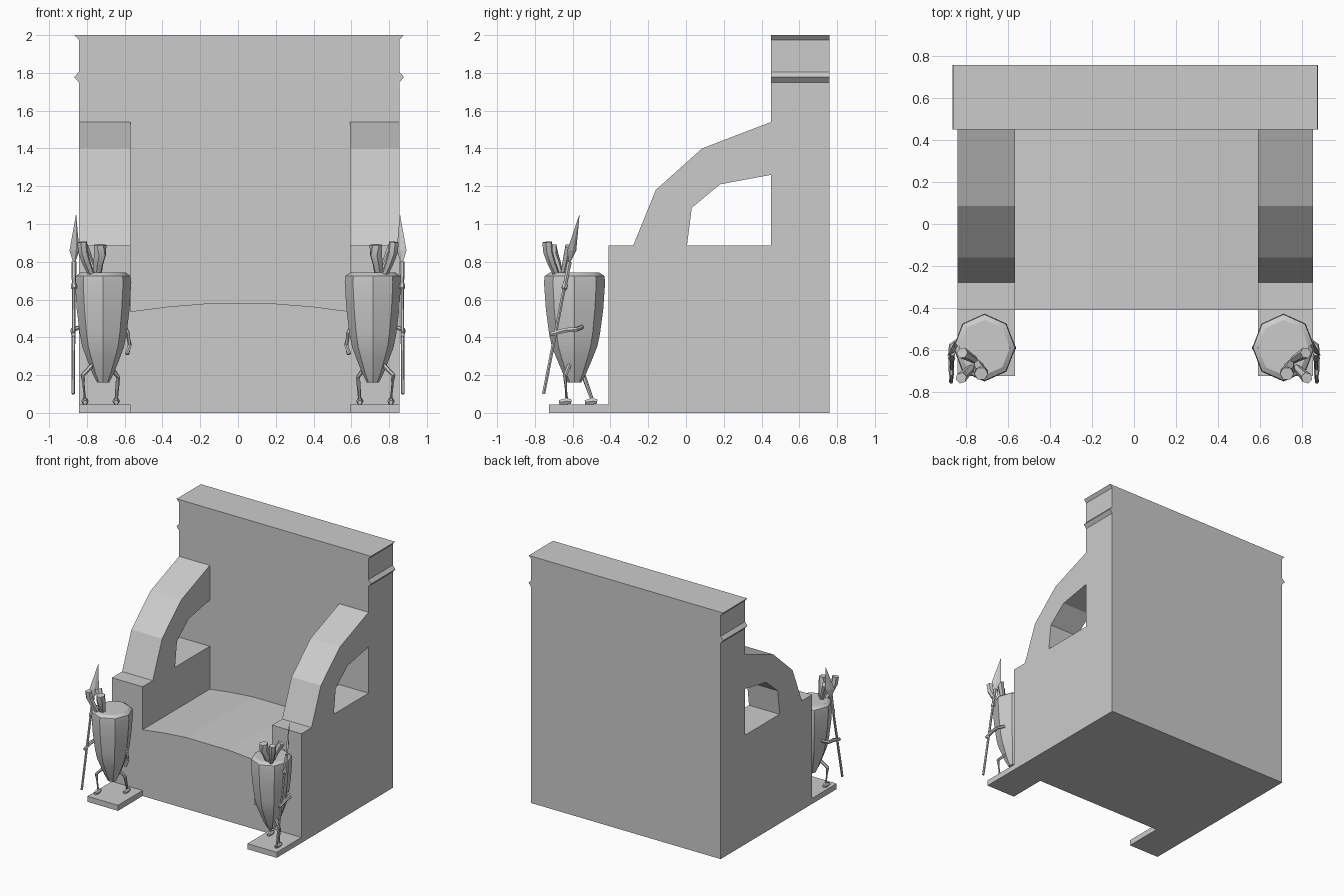
import bpy, bmesh, math
from mathutils import Vector

if "Cube" in bpy.data.objects:
    bpy.data.objects.remove(bpy.data.objects["Cube"])


def finish(name, bm, mirror=False, smooth=False):
    bmesh.ops.recalc_face_normals(bm, faces=bm.faces)
    me = bpy.data.meshes.new(name)
    bm.to_mesh(me)
    bm.free()
    ob = bpy.data.objects.new(name, me)
    bpy.context.collection.objects.link(ob)
    if smooth:
        bpy.ops.object.select_all(action='DESELECT')
        ob.select_set(True)
        bpy.context.view_layer.objects.active = ob
        bpy.ops.object.shade_smooth_by_angle(angle=math.radians(32))
    if mirror:  # origin is at the world centre, so this mirrors left to right
        ob.modifiers.new("Mirror", 'MIRROR').use_mirror_merge = False
    return ob


def prism(name, outline, axis, a, b):
    """Extrude a 2D outline along x (outline in y,z) or y (outline in x,z)."""
    bm = bmesh.new()
    place = (lambda p, d: (d, p[0], p[1])) if axis == 'x' else (lambda p, d: (p[0], d, p[1]))
    r0 = [bm.verts.new(place(p, a)) for p in outline]
    r1 = [bm.verts.new(place(p, b)) for p in outline]
    bm.faces.new(r0)
    bm.faces.new(r1)
    n = len(outline)
    for i in range(n):
        bm.faces.new((r0[i], r0[(i + 1) % n], r1[(i + 1) % n], r1[i]))
    return finish(name, bm)


def tube(name, pts, radii, sides=6, squash_x=1.0):
    """Capped, tapered tube along a path, mirrored to both guards."""
    bm = bmesh.new()
    pts = [Vector(p) for p in pts]
    rings = []
    for i, (p, r) in enumerate(zip(pts, radii)):
        t = pts[min(i + 1, len(pts) - 1)] - pts[max(i - 1, 0)]
        q = t.to_track_quat('Z', 'Y')
        ring = []
        for k in range(sides):
            a = math.tau * k / sides
            o = q @ Vector((r * math.cos(a), r * math.sin(a), 0))
            o.x *= squash_x
            ring.append(bm.verts.new(p + o))
        rings.append(ring)
    for r0, r1 in zip(rings, rings[1:]):
        for k in range(sides):
            j = (k + 1) % sides
            bm.faces.new((r0[k], r0[j], r1[j], r1[k]))
    bm.faces.new(rings[0])
    bm.faces.new(rings[-1])
    return finish(name, bm, mirror=True, smooth=True)


# throne back with side mouldings
L, R = -0.843, 0.855
steps = [(0, 0), (0, 1.75), (0.024, 1.777), (0, 1.805), (0, 1.975), (0.022, 2.0)]
prism("throne_back", [(R + o, z) for o, z in steps] +
      [(L - o, z) for o, z in reversed(steps)], 'y', 0.45, 0.76)

# arched sides and their front plinths
side = [(-0.41, 0), (0.45, 0), (0.45, 0.885), (0.005, 0.885), (0.03, 1.085), (0.18, 1.21),
        (0.45, 1.26), (0.45, 1.54), (0.085, 1.40), (-0.16, 1.18), (-0.28, 0.885), (-0.41, 0.885)]
plinth = [(-0.725, 0), (-0.41, 0), (-0.41, 0.045), (-0.725, 0.045)]
for tag, a, b in (("left", L, -0.568), ("right", 0.592, R)):
    prism("throne_side_" + tag, side, 'x', a, b)
    prism("plinth_" + tag, plinth, 'x', a, b)

# gently arched seat
prism("seat", [(-0.568, 0), (0.592, 0), (0.592, 0.537), (0.4, 0.562), (0.2, 0.578),
               (-0.18, 0.578), (-0.375, 0.562), (-0.568, 0.537)], 'y', -0.41, 0.45)

# guard: root vegetable body
body = [(0.16, 0.035), (0.21, 0.062), (0.29, 0.096), (0.35, 0.12), (0.42, 0.135), (0.55, 0.152),
        (0.69, 0.162), (0.725, 0.158), (0.742, 0.132)]
tube("guard_body", [(-0.714, -0.59, z) for z, r in body], [r for z, r in body], 8, 0.92)

# leaf stalks
tube("stalk_side", [(-0.76, -0.65, 0.73), (-0.785, -0.635, 0.80), (-0.82, -0.615, 0.88)],
     [0.017, 0.021, 0.028])
tube("stalk_front", [(-0.775, -0.685, 0.73), (-0.80, -0.71, 0.79), (-0.82, -0.73, 0.85),
                     (-0.825, -0.735, 0.905)], [0.017, 0.022, 0.026, 0.027])
tube("stalk_middle", [(-0.745, -0.67, 0.73), (-0.74, -0.69, 0.79), (-0.73, -0.71, 0.84),
                      (-0.73, -0.715, 0.89)], [0.022, 0.029, 0.034, 0.033])

# legs and feet
for tag, hip, knee, ankle in (
        ("outer", (-0.755, -0.61, 0.27), (-0.822, -0.64, 0.20), (-0.81, -0.632, 0.065)),
        ("inner", (-0.68, -0.57, 0.25), (-0.635, -0.54, 0.19), (-0.645, -0.495, 0.065))):
    tube("leg_" + tag, [hip, knee, ankle], [0.013, 0.012, 0.009])
    x, y, z = ankle
    tube("foot_" + tag, [(x, y + 0.025, 0.06), (x, y, 0.062), (x, y - 0.04, 0.056)],
         [0.013, 0.02, 0.012])

# arms and hands
tube("arm_inner", [(-0.60, -0.58, 0.46), (-0.582, -0.585, 0.42), (-0.573, -0.59, 0.36),
                   (-0.588, -0.605, 0.31)], [0.010, 0.011, 0.011, 0.012])
tube("arm_outer", [(-0.83, -0.55, 0.455), (-0.872, -0.58, 0.442), (-0.873, -0.64, 0.438),
                   (-0.872, -0.72, 0.415)], [0.011, 0.013, 0.014, 0.012])

# spear shaft with thicker neck
foot, neck = Vector((-0.873, -0.754, 0.10)), Vector((-0.868, -0.617, 0.80))
tube("spear_shaft", [foot.lerp(neck, t) for t in (0, 0.79, 0.80, 0.82, 0.84, 1.0)],
     [0.0095, 0.0095, 0.016, 0.016, 0.011, 0.014])

# flat diamond spear blade
bm = bmesh.new()
mid, wide, thin = Vector((-0.866, -0.605, 0.86)), Vector((0.026, 0.024, 0)), Vector((0.007, -0.007, 0))
for p in (neck - Vector((0, 0.003, 0.02)), Vector((-0.857, -0.563, 1.055)),
          mid + wide, mid - wide, mid + thin, mid - thin):
    bm.verts.new(p)
bmesh.ops.convex_hull(bm, input=bm.verts)
finish("spear_blade", bm, mirror=True)
